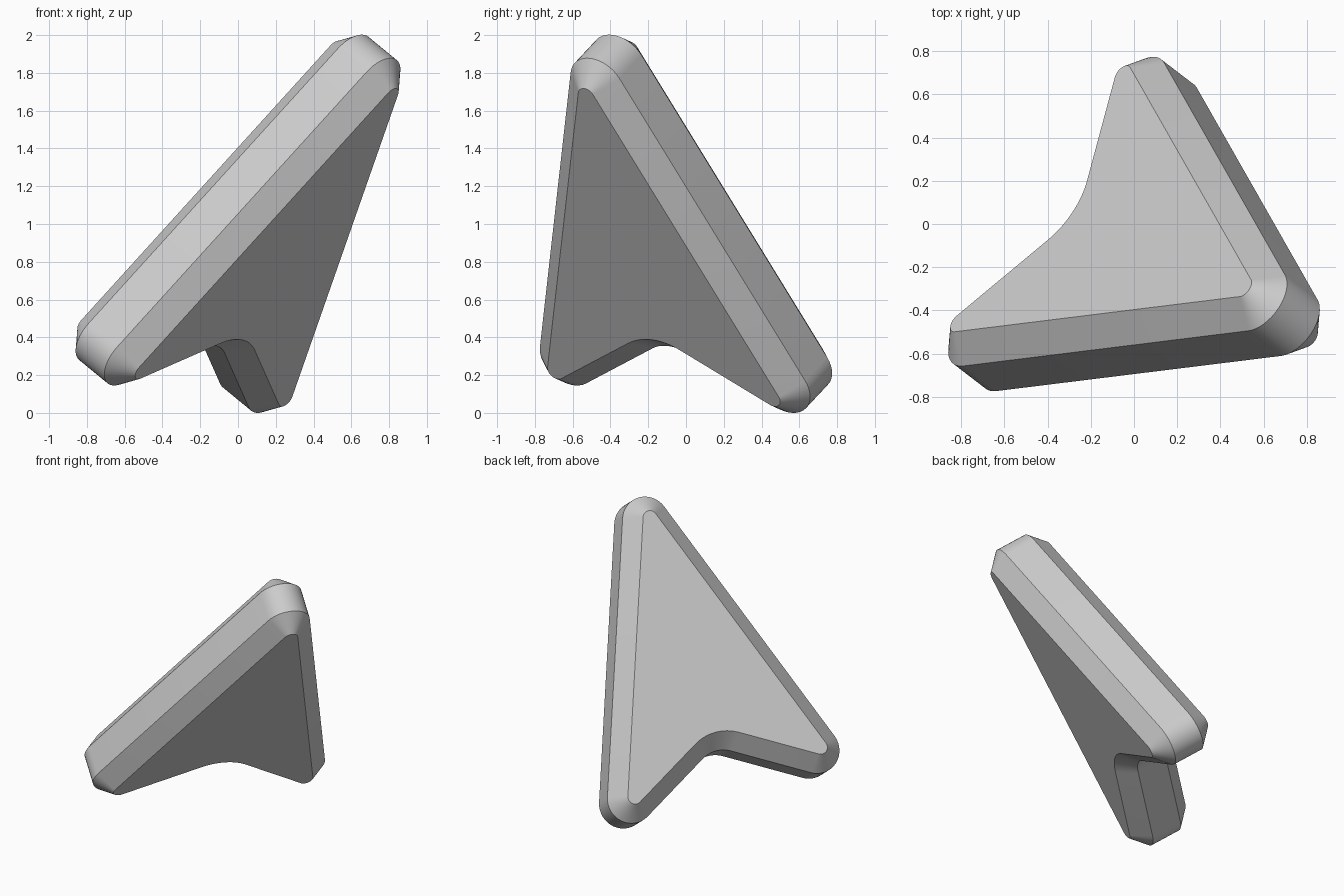
import bpy, bmesh
from mathutils import Vector
from math import cos, radians

if "Cube" in bpy.data.objects:
    bpy.data.objects.remove(bpy.data.objects["Cube"])

# Corner centres of the tilted arrowhead outline
tip = Vector((0.66, -0.41, 1.80))
tail_a = Vector((-0.66, -0.573, 0.345))
tail_b = Vector((0.10, 0.573, 0.20))
notch = tip.lerp((tail_a + tail_b) / 2, 0.785)
normal = (tail_a - tip).cross(tail_b - tip).normalized()

WALL, HALF = 0.114, 0.23          # half heights of side wall and whole plate
R_FACE, CHAMFER = 0.05, 0.116     # corner radius on the faces, chamfer width
R_NOTCH = 0.38                    # fillet radius of the inner corner
STEPS = 16

corners = [tip, tail_a, notch, tail_b]
out = [(corners[(i + 1) % 4] - corners[i]).cross(normal).normalized() for i in range(4)]


def outline(offset, height):
    """Rounded arrow outline, grown by offset, at a height above the mid-plane."""
    pts = []
    for i, c in enumerate(corners):
        w1, w2 = out[i - 1], out[i]
        centre, radius = c, offset
        if c is notch:
            centre = c + (w1 + w2).normalized() * R_NOTCH / cos(w1.angle(w2) / 2)
            radius = offset - R_NOTCH
        for k in range(STEPS + 1):
            pts.append(centre + w1.slerp(w2, k / STEPS) * radius + normal * height)
    return pts


# Chamfered plate: four stacked outlines, bridged and capped
bm = bmesh.new()
rings = []
for offset, height in ((R_FACE, -HALF), (R_FACE + CHAMFER, -WALL),
                       (R_FACE + CHAMFER, WALL), (R_FACE, HALF)):
    rings.append([bm.verts.new(p) for p in outline(offset, height)])
for lo, hi in zip(rings, rings[1:]):
    for i in range(len(lo)):
        bm.faces.new((lo[i - 1], lo[i], hi[i], hi[i - 1]))
bm.faces.new(rings[0])
bm.faces.new(rings[-1])
bmesh.ops.recalc_face_normals(bm, faces=bm.faces[:])

# Centre on x and y, stand on the ground
lows = [min(v.co[a] for v in bm.verts) for a in range(3)]
highs = [max(v.co[a] for v in bm.verts) for a in range(3)]
shift = Vector((-(lows[0] + highs[0]) / 2, -(lows[1] + highs[1]) / 2, -lows[2]))
bmesh.ops.translate(bm, verts=bm.verts[:], vec=shift)

mesh = bpy.data.meshes.new("pointer_arrow")
bm.to_mesh(mesh)
bm.free()
arrow = bpy.data.objects.new("pointer_arrow", mesh)
bpy.context.collection.objects.link(arrow)
bpy.context.view_layer.objects.active = arrow
arrow.select_set(True)
bpy.ops.object.shade_smooth_by_angle(angle=radians(30))
